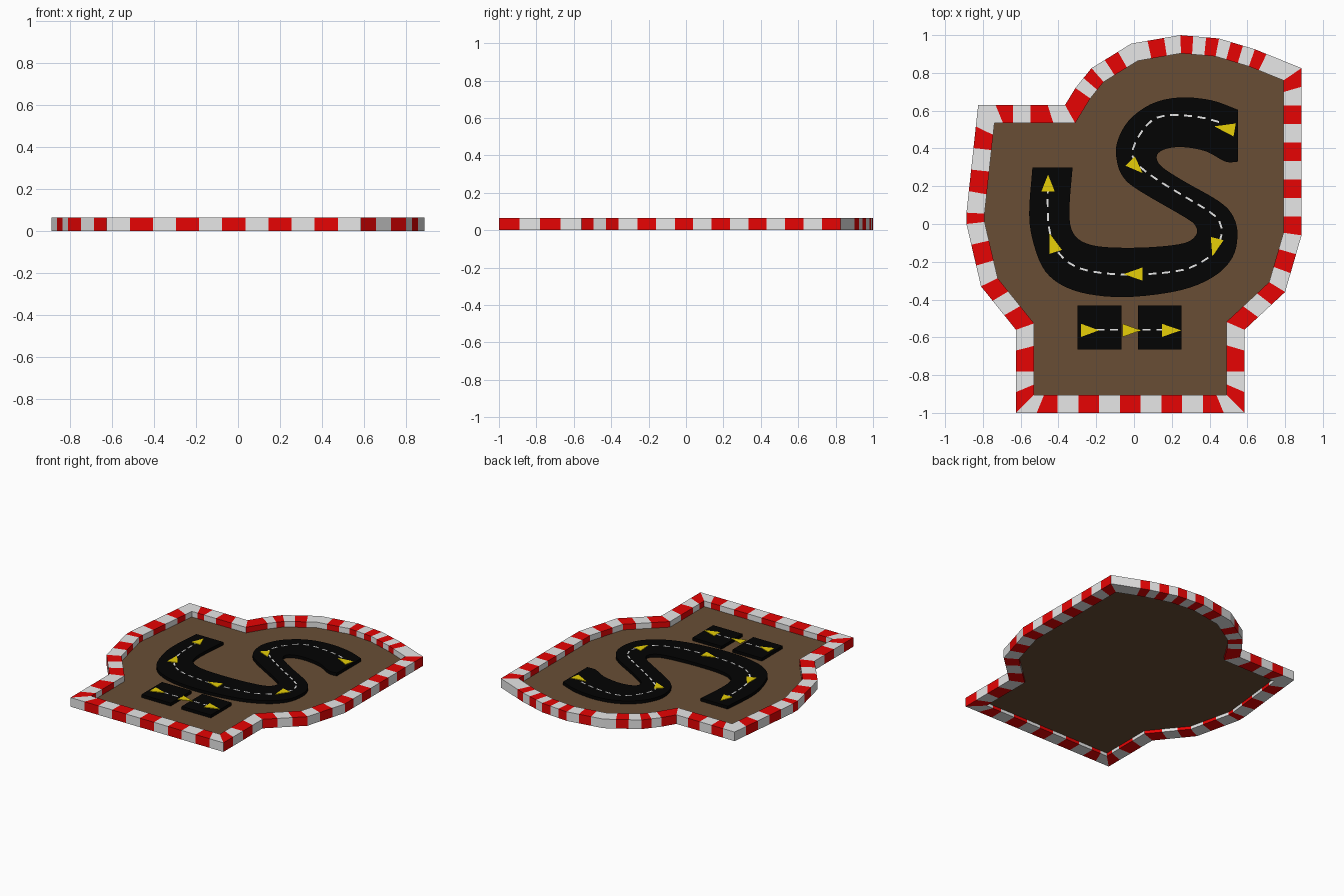
import bpy, bmesh, math
from mathutils import Vector as V

if "Cube" in bpy.data.objects:
    bpy.data.objects.remove(bpy.data.objects["Cube"])

def material(name, rgb):
    m = bpy.data.materials.new(name)
    m.diffuse_color = (*rgb, 1)
    m.use_nodes = True
    m.node_tree.nodes["Principled BSDF"].inputs["Base Color"].default_value = m.diffuse_color
    return m

RED = material("kerb red", (0.8, 0.001, 0.001))
WHITE = material("kerb white", (0.8, 0.8, 0.8))
BROWN = material("dirt brown", (0.14, 0.076, 0.036))
BLACK = material("asphalt black", (0.001, 0.001, 0.001))
YELLOW = material("arrow yellow", (0.8, 0.62, 0.002))

WALL_H, FLOOR_Z, ROAD_Z, MARK = 0.065, 0.025, 0.047, 0.002

def finish(name, bm, mats):
    me = bpy.data.meshes.new(name)
    bm.to_mesh(me)
    bm.free()
    for m in mats:
        me.materials.append(m)
    ob = bpy.data.objects.new(name, me)
    bpy.context.collection.objects.link(ob)
    return ob

def prisms(name, polys, z0, z1, mat):
    """Extrude flat outlines from z0 to z1 into one object."""
    bm = bmesh.new()
    for poly in polys:
        f = bm.faces.new([bm.verts.new((p[0], p[1], z0)) for p in poly])
        ext = bmesh.ops.extrude_face_region(bm, geom=[f])["geom"]
        vs = [g for g in ext if isinstance(g, bmesh.types.BMVert)]
        bmesh.ops.translate(bm, verts=vs, vec=(0, 0, z1 - z0))
    bmesh.ops.recalc_face_normals(bm, faces=bm.faces)
    return finish(name, bm, [mat])

def smooth(pts, n=4):
    """Catmull-Rom curve through the points."""
    p = [V(q) for q in pts]
    p = [2 * p[0] - p[1]] + p + [2 * p[-1] - p[-2]]
    out = []
    for a, b, c, d in zip(p, p[1:], p[2:], p[3:]):
        for i in range(n):
            t = i / n
            out.append(0.5 * (2 * b + (c - a) * t + (2 * a - 5 * b + 4 * c - d) * t * t
                              + (3 * b - a - 3 * c + d) * t ** 3))
    return out + [p[-2]]

# Outer outline: x, y, red/white stripes on the edge that starts here
OUTLINE = [
    (-0.625, -1.0, "WRWRWRWRWRW"), (0.585, -1.0, "RWRW"), (0.585, -0.56, "RWR"),
    (0.80, -0.36, "WRW"), (0.887, -0.06, "RWRWRWRWR"), (0.887, 0.825, "WWWR"),
    (0.64, 0.925, "WRW"), (0.45, 0.982, "RWR"), (0.245, 1.0, "WRW"), (-0.015, 0.955, "WRW"),
    (-0.225, 0.825, "RW"), (-0.31, 0.72, "R"), (-0.365, 0.63, "WRWRW"),
    (-0.825, 0.63, "WRWRW"), (-0.887, 0.06, "R"), (-0.887, 0.0, "WRW"),
    (-0.81, -0.33, "RWR"), (-0.625, -0.56, "WRWR")]
outer = [V(p[:2]) for p in OUTLINE]
N = len(outer)

def inset(i, w=0.096):
    """Mitred inward offset of an outline corner."""
    d1 = (outer[i] - outer[i - 1]).normalized()
    d2 = (outer[(i + 1) % N] - outer[i]).normalized()
    n1, n2 = V((-d1.y, d1.x)), V((-d2.y, d2.x))
    return outer[i] + (n1 + n2) * w / (1 + n1.dot(n2))

inner = [inset(i) for i in range(N)]

# Striped kerb wall: stripes run square across, skewed only next to corners
bm = bmesh.new()
for i, (_, _, stripes) in enumerate(OUTLINE):
    j, count = (i + 1) % N, len(stripes)
    span = inner[j] - inner[i]
    rings = []
    for k in range(count + 1):
        t = k / count
        o = outer[i].lerp(outer[j], t)
        square = (o - inner[i]).dot(span) / span.length_squared
        if k in (0, count):
            square = t
        elif k in (1, count - 1):
            square = (square + t) / 2
        q = inner[i] + span * square
        rings.append([bm.verts.new((p.x, p.y, z)) for p, z in
                      ((o, 0), (o, WALL_H), (q, WALL_H), (q, 0))])
    for colour, a, b in zip(stripes, rings, rings[1:]):
        for s in range(4):
            e = (s + 1) % 4
            bm.faces.new((a[s], b[s], b[e], a[e])).material_index = "RW".index(colour)
bmesh.ops.remove_doubles(bm, verts=bm.verts, dist=1e-5)
bmesh.ops.recalc_face_normals(bm, faces=bm.faces)
finish("kerb_wall", bm, [RED, WHITE])

# Dirt floor, raised above the wall's foot
prisms("dirt_floor", [inner], FLOOR_Z - 0.003, FLOOR_Z, BROWN)

# Winding road from its two edges
edge_a = smooth([(0.55, 0.605), (0.41, 0.655), (0.24, 0.67), (0.09, 0.635), (-0.03, 0.545),
                 (-0.09, 0.43), (-0.09, 0.33), (-0.055, 0.245), (0.03, 0.175), (0.27, 0.035),
                 (0.325, -0.01), (0.33, -0.055), (0.27, -0.1), (0.1, -0.122), (-0.1, -0.125),
                 (-0.23, -0.11), (-0.305, -0.07), (-0.338, 0.0), (-0.34, 0.12), (-0.325, 0.298)])
edge_b = smooth([(0.55, 0.33), (0.485, 0.33), (0.38, 0.385), (0.26, 0.407), (0.17, 0.398),
                 (0.122, 0.365), (0.14, 0.31), (0.25, 0.235), (0.45, 0.12), (0.525, 0.04),
                 (0.548, -0.06), (0.52, -0.18), (0.42, -0.28), (0.25, -0.35), (0.0, -0.385),
                 (-0.2, -0.378), (-0.36, -0.335), (-0.47, -0.25), (-0.53, -0.11),
                 (-0.555, 0.05), (-0.538, 0.298)])
prisms("winding_road", [edge_a + edge_b[::-1]], FLOOR_Z, ROAD_Z, BLACK)

# Two square pads of straight road
prisms("start_pads", [[(x, -0.665), (x + 0.231, -0.665), (x + 0.231, -0.432), (x, -0.432)]
                      for x in (-0.298, 0.02)], FLOOR_Z, ROAD_Z, BLACK)

def dashes(pts, length=0.043, gap=0.03, w=0.005):
    """Dash quads spaced evenly along a curve."""
    line = smooth(pts, 30)
    acc = [0.0]
    for a, b in zip(line, line[1:]):
        acc.append(acc[-1] + (b - a).length)

    def at(s):
        for a, b, s0, s1 in zip(line, line[1:], acc, acc[1:]):
            if s <= s1:
                return a.lerp(b, (s - s0) / max(s1 - s0, 1e-9))
        return line[-1]
    polys, dist = [], 0.0
    while dist + length <= acc[-1]:
        a, b = at(dist), at(dist + length)
        d = (b - a).normalized() * w
        n = V((-d.y, d.x))
        polys.append([a - n, b - n, b + n, a + n])
        dist += length + gap
    return polys

# Dashed centre lines
centre = [(0.45, 0.54), (0.35, 0.565), (0.2, 0.577), (0.1, 0.552), (0.025, 0.465), (-0.01, 0.37),
          (0.03, 0.305), (0.13, 0.23), (0.26, 0.15), (0.40, 0.065), (0.455, 0.01),
          (0.463, -0.06), (0.43, -0.14), (0.36, -0.2), (0.24, -0.247), (0.0, -0.268),
          (-0.2, -0.255), (-0.33, -0.215), (-0.415, -0.13), (-0.45, -0.02), (-0.457, 0.1),
          (-0.455, 0.22)]
prisms("centre_dashes", dashes(centre) + dashes([(-0.2, -0.56), (-0.07, -0.56)])
       + dashes([(0.045, -0.56), (0.17, -0.56)]), ROAD_Z, ROAD_Z + MARK, WHITE)

# Direction arrows: tip and middle of the base
arrows = [(0.425, 0.517, 0.533, 0.498), (0.045, 0.27, -0.02, 0.333), (0.415, -0.172, 0.44, -0.077),
          (-0.055, -0.265, 0.045, -0.265), (-0.447, -0.05, -0.415, -0.148),
          (-0.455, 0.262, -0.455, 0.173), (-0.185, -0.563, -0.28, -0.563),
          (0.037, -0.563, -0.06, -0.563), (0.25, -0.563, 0.147, -0.563)]
tris = []
for tx, ty, bx, by in arrows:
    tip, base = V((tx, ty)), V((bx, by))
    d = (tip - base).normalized() * 0.035
    n = V((-d.y, d.x))
    tris.append([tip, base + n, base - n])
prisms("direction_arrows", tris, ROAD_Z, ROAD_Z + 2 * MARK, YELLOW)
